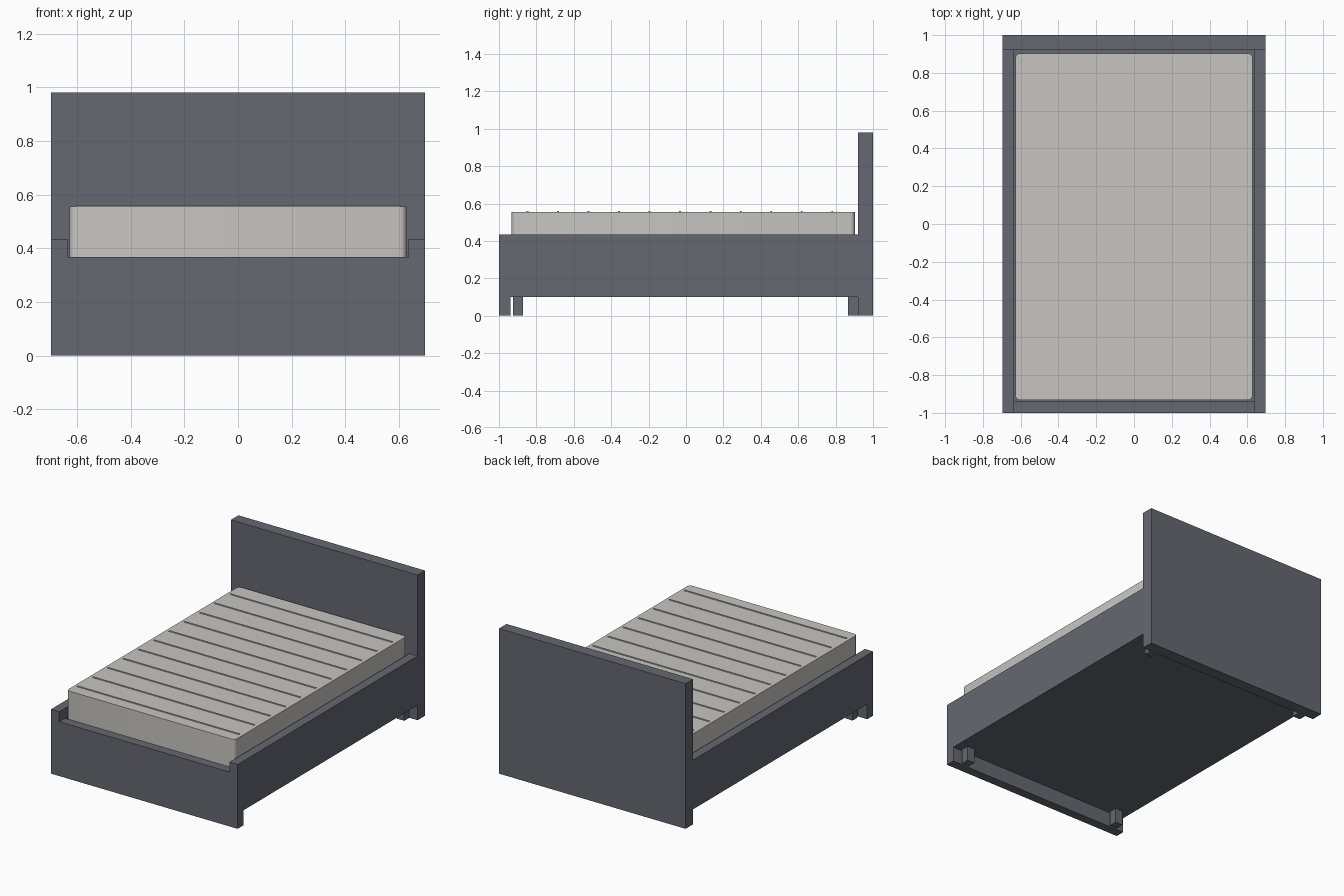
import bpy
import bmesh

cube = bpy.data.objects.get("Cube")
if cube:
    bpy.data.objects.remove(cube, do_unlink=True)


def material(name, color):
    mat = bpy.data.materials.new(name)
    mat.use_nodes = True
    mat.diffuse_color = color
    mat.node_tree.nodes["Principled BSDF"].inputs["Base Color"].default_value = color
    return mat


slate = material("slate grey", (0.13, 0.138, 0.165, 1))
cream = material("mattress cream", (0.57, 0.56, 0.53, 1))


def add_object(name, bm, mat):
    mesh = bpy.data.meshes.new(name)
    bmesh.ops.recalc_face_normals(bm, faces=bm.faces)
    bm.to_mesh(mesh)
    bm.free()
    mesh.materials.append(mat)
    obj = bpy.data.objects.new(name, mesh)
    bpy.context.collection.objects.link(obj)
    return obj


def box(name, x, y, z, mat):
    """Box spanning the (low, high) pairs x, y and z."""
    bm = bmesh.new()
    bmesh.ops.create_cube(bm, size=1)
    for v in bm.verts:
        v.co = [(lo + hi) / 2 + c * (hi - lo) for c, (lo, hi) in zip(v.co, (x, y, z))]
    return add_object(name, bm, mat)


HALF = 0.697       # half the bed width
INNER = 0.636      # inner face of the rails
FOOT = -0.938      # inner face of the footboard
HEAD = 0.92        # front face of the headboard
RAIL_TOP = 0.434
FOOT_TOP = 0.367
CLEAR = 0.101      # height of the legs

# Headboard
box("headboard", (-HALF, HALF), (HEAD, 1), (0, 0.98), slate)

# Footboard with a lowered middle, extruded from its front outline
right_half = [(HALF, 0), (HALF, RAIL_TOP), (INNER, RAIL_TOP), (INNER, FOOT_TOP)]
outline = right_half + [(-x, z) for x, z in reversed(right_half)]
bm = bmesh.new()
front = bm.faces.new([bm.verts.new((x, -1, z)) for x, z in outline])
extruded = bmesh.ops.extrude_face_region(bm, geom=[front])
moved = [g for g in extruded["geom"] if isinstance(g, bmesh.types.BMVert)]
bmesh.ops.translate(bm, verts=moved, vec=(0, FOOT + 1, 0))
add_object("footboard", bm, slate)

# Side rails and legs
for side, s in (("left", 1), ("right", -1)):
    box(side + "_rail", sorted((s * INNER, s * HALF)), (FOOT, HEAD), (CLEAR, RAIL_TOP), slate)
    for end, y in (("front", (-0.925, -0.871)), ("back", (0.866, HEAD))):
        box(f"{end}_{side}_leg", sorted((s * 0.58, s * 0.635)), y, (0, CLEAR), slate)

# Solid base that carries the mattress
box("base", (-INNER, INNER), (FOOT, HEAD), (CLEAR, 0.34), slate)

# Mattress with rounded upright corners
TOP = 0.555
mattress = box("mattress", (-0.628, 0.628), (-0.932, 0.903), (0.34, TOP), cream)
bm = bmesh.new()
bm.from_mesh(mattress.data)
upright = [e for e in bm.edges if abs(e.verts[0].co.z - e.verts[1].co.z) > 0.1]
bmesh.ops.bevel(bm, geom=upright, offset=0.025, segments=4, profile=0.5, affect="EDGES")
bm.to_mesh(mattress.data)
bm.free()
bpy.context.view_layer.objects.active = mattress
mattress.select_set(True)
bpy.ops.object.shade_smooth_by_angle()

# Raised seams across the mattress
for i in range(11):
    y = -0.848 + i * 0.163
    box(f"mattress_seam_{i + 1}", (-0.605, 0.605), (y - 0.005, y + 0.005),
        (TOP - 0.003, TOP + 0.004), cream)
